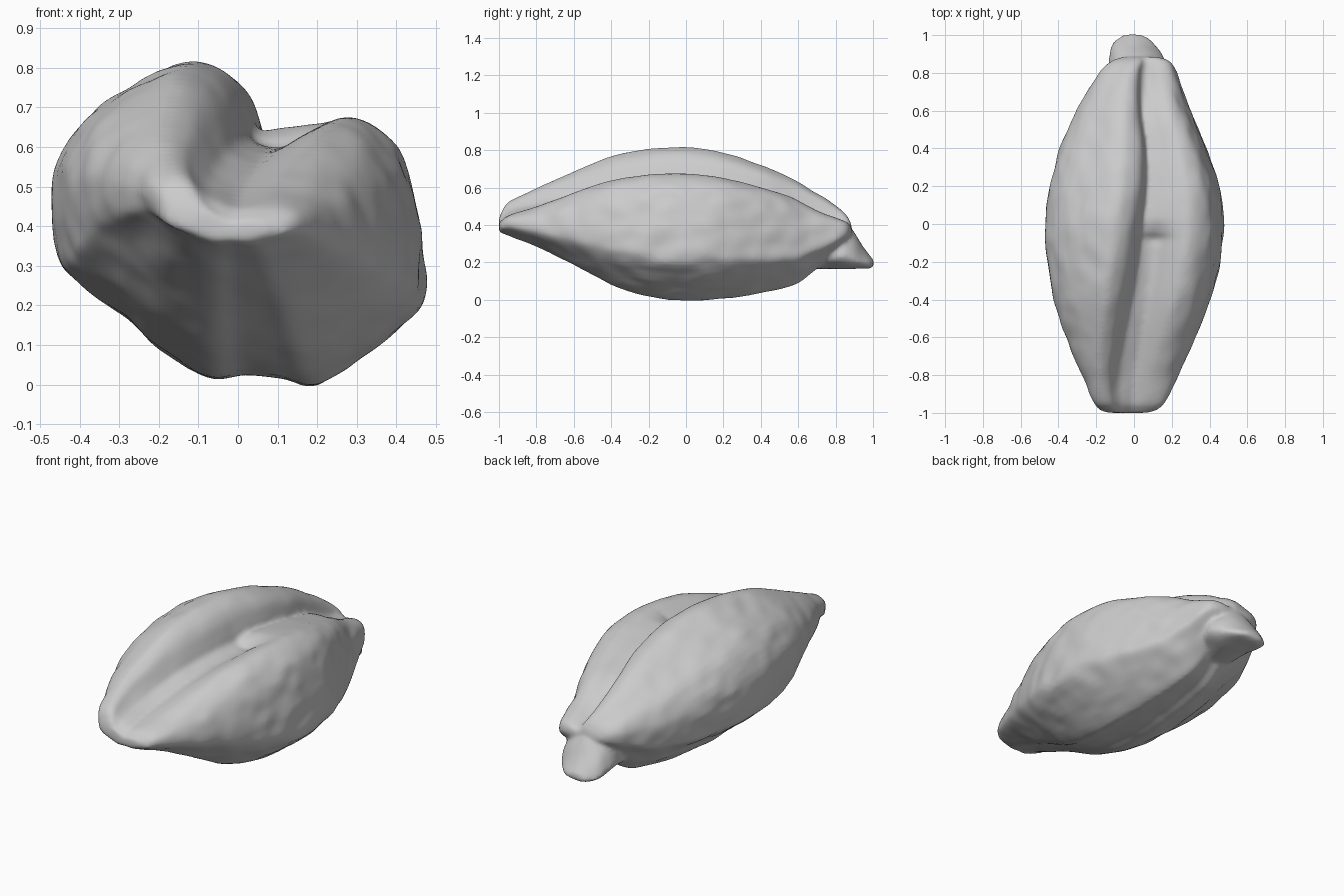
import bpy
import bmesh
import math
from mathutils import Vector, noise

cube = bpy.data.objects.get("Cube")
if cube:
    bpy.data.objects.remove(cube, do_unlink=True)

# Single husk colour
husk = bpy.data.materials.new("pale grey husk")
husk.use_nodes = True
colour = (0.6, 0.6, 0.6, 1)
husk.diffuse_color = colour
husk.node_tree.nodes["Principled BSDF"].inputs["Base Color"].default_value = colour


def spline(points, steps, closed=False):
    """Catmull-Rom samples through points of any dimension."""
    pts = [Vector(p) for p in points]
    n = len(pts)
    pick = (lambda i: pts[i % n]) if closed else (lambda i: pts[max(0, min(n - 1, i))])
    out = []
    for i in range(n if closed else n - 1):
        a, b, c, d = (pick(i + k) for k in (-1, 0, 1, 2))
        for s in range(steps):
            t = s / steps
            out.append(b + (c - a) * (t / 2)
                       + (a * 2 - b * 5 + c * 4 - d) * (t * t / 2)
                       + (b * 3 - a - c * 3 + d) * (t ** 3 / 2))
    if not closed:
        out.append(pts[-1])
    return out


def smoothstep(a, b, x):
    t = max(0, min(1, (x - a) / (b - a)))
    return t * t * (3 - 2 * t)


def kernel_relief(u, w, y):
    """Raised rear furrow floor with a dent, and a lifted front flank edge."""
    floor = math.exp(-((u - 0.24) / 0.17) ** 2) * smoothstep(0.55, 0.68, w)
    rise = 0.055 * smoothstep(-0.12, 0.04, y) * (1 - smoothstep(0.5, 0.8, y))
    dent = 0.015 * math.exp(-((y + 0.08) / 0.02) ** 2)
    flank = smoothstep(0.5, 0.9, -u) * (1 - smoothstep(0.5, 0.8, w))
    front = smoothstep(-1, -0.85, y) * (1 - smoothstep(-0.6, -0.2, y))
    return floor * (rise - dent) + 0.04 * flank * front


def loft(name, section, stations, rough, relief=None):
    """Sweep a unit section along y, fitted to each station's box.
    Station: y, left, right, bottom, top, crease shift, right ridge drop."""
    bm = bmesh.new()
    rings = []
    for y, x0, x1, z0, z1, shift, drop in stations:
        ring = []
        for u, w in section:
            x = (x0 + x1) / 2 + (x1 - x0) / 2 * u
            lean = 1 - 0.5 * smoothstep(0, 0.2, u)
            x += shift * lean * max(0, 1 - u * u) * smoothstep(0.4, 0.8, w)
            level = w * (1 - drop * smoothstep(-0.05, 0.3, u) * w)
            z = z0 + (z1 - z0) * level
            if relief:
                z += relief(u, w, y)
            p = Vector((x, y, z))
            bump = noise.noise(Vector((x * 12, y * 9, z * 12)))
            p += Vector((u, 0, w - 0.5)) * bump * rough
            ring.append(bm.verts.new(p))
        rings.append(ring)
    n = len(section)
    for a, b in zip(rings, rings[1:]):
        for i in range(n):
            j = (i + 1) % n
            bm.faces.new((a[i], a[j], b[j], b[i]))
    # Rounded-off end fans
    for ring in (rings[0], rings[-1]):
        mid = sum((v.co for v in ring), Vector()) / n
        hub = bm.verts.new(mid)
        for i in range(n):
            bm.faces.new((ring[i], ring[(i + 1) % n], hub))
    bmesh.ops.recalc_face_normals(bm, faces=bm.faces)
    mesh = bpy.data.meshes.new(name)
    bm.to_mesh(mesh)
    bm.free()
    mesh.materials.append(husk)
    obj = bpy.data.objects.new(name, mesh)
    bpy.context.collection.objects.link(obj)
    for poly in mesh.polygons:
        poly.use_smooth = True
    return obj


# Kernel cross-section: keeled belly, two ridges and an overhung furrow
profile = [(-.07, .015), (.02, .025), (.12, .01), (.2, 0), (.34, .09), (.45, .19),
           (.47, .28), (.455, .42), (.425, .54), (.37, .63), (.28, .67), (.2, .64),
           (.12, .595), (.05, .61), (.03, .66), (0, .74), (-.05, .79), (-.13, .81),
           (-.27, .745), (-.4, .65), (-.47, .5), (-.45, .32), (-.41, .26),
           (-.29, .17), (-.2, .09)]
kernel_section = [(p.x / .47, p.y / .81) for p in spline(profile, 4, True)]

# Kernel stations from the blunt front tip to the germ end
kernel_stations = [
    (-1, -.12, .06, .37, .43, -.02, .25),
    (-.985, -.18, .12, .355, .475, -.06, .35),
    (-.94, -.215, .17, .34, .53, -.09, .32),
    (-.8, -.28, .235, .285, .595, -.1, .2),
    (-.6, -.36, .325, .19, .685, -.08, .08),
    (-.4, -.425, .405, .085, .765, -.05, .02),
    (-.2, -.46, .455, .02, .805, -.02, 0),
    (0, -.47, .475, 0, .815, 0, 0),
    (.2, -.445, .45, .01, .785, .03, 0),
    (.4, -.39, .385, .04, .72, .04, 0),
    (.58, -.315, .31, .085, .64, .02, .01),
    (.7, -.25, .26, .165, .57, .01, .08),
    (.8, -.185, .225, .25, .505, 0, .12),
    (.86, -.12, .19, .31, .45, 0, .1),
    (.885, -.06, .13, .35, .4, 0, 0)]
kernel = loft("grain_kernel", kernel_section, spline(kernel_stations, 8), 0.011,
              kernel_relief)

# Germ nub: flat underside, domed top, tapering to the rear tip
nub_section = []
for k in range(40):
    a = math.tau * k / 40
    s = math.sin(a)
    nub_section.append((math.cos(a) * (1 - 0.2 * max(0, s)),
                        0.3 + s * (0.7 if s > 0 else 0.3)))
nub_stations = [
    (.62, -.08, .08, .15, .26, 0, 0),
    (.7, -.11, .12, .165, .35, 0, 0),
    (.82, -.135, .17, .165, .41, 0, 0),
    (.89, -.135, .155, .165, .37, 0, 0),
    (.95, -.12, .11, .165, .28, 0, 0),
    (.985, -.085, .075, .17, .235, 0, 0),
    (1.003, -.045, .04, .18, .215, 0, 0)]
nub = loft("germ_nub", nub_section, spline(nub_stations, 5), 0.01)

# Grow the nub into the kernel as one continuous skin
bpy.ops.object.select_all(action="DESELECT")
for part in (nub, kernel):
    part.select_set(True)
bpy.context.view_layer.objects.active = kernel
bpy.ops.object.join()
skin = kernel.modifiers.new("skin", "REMESH")
skin.mode = "VOXEL"
skin.voxel_size = 0.012
skin.use_smooth_shade = True
soften = kernel.modifiers.new("soften", "SMOOTH")
soften.factor = 0.5
soften.iterations = 4
